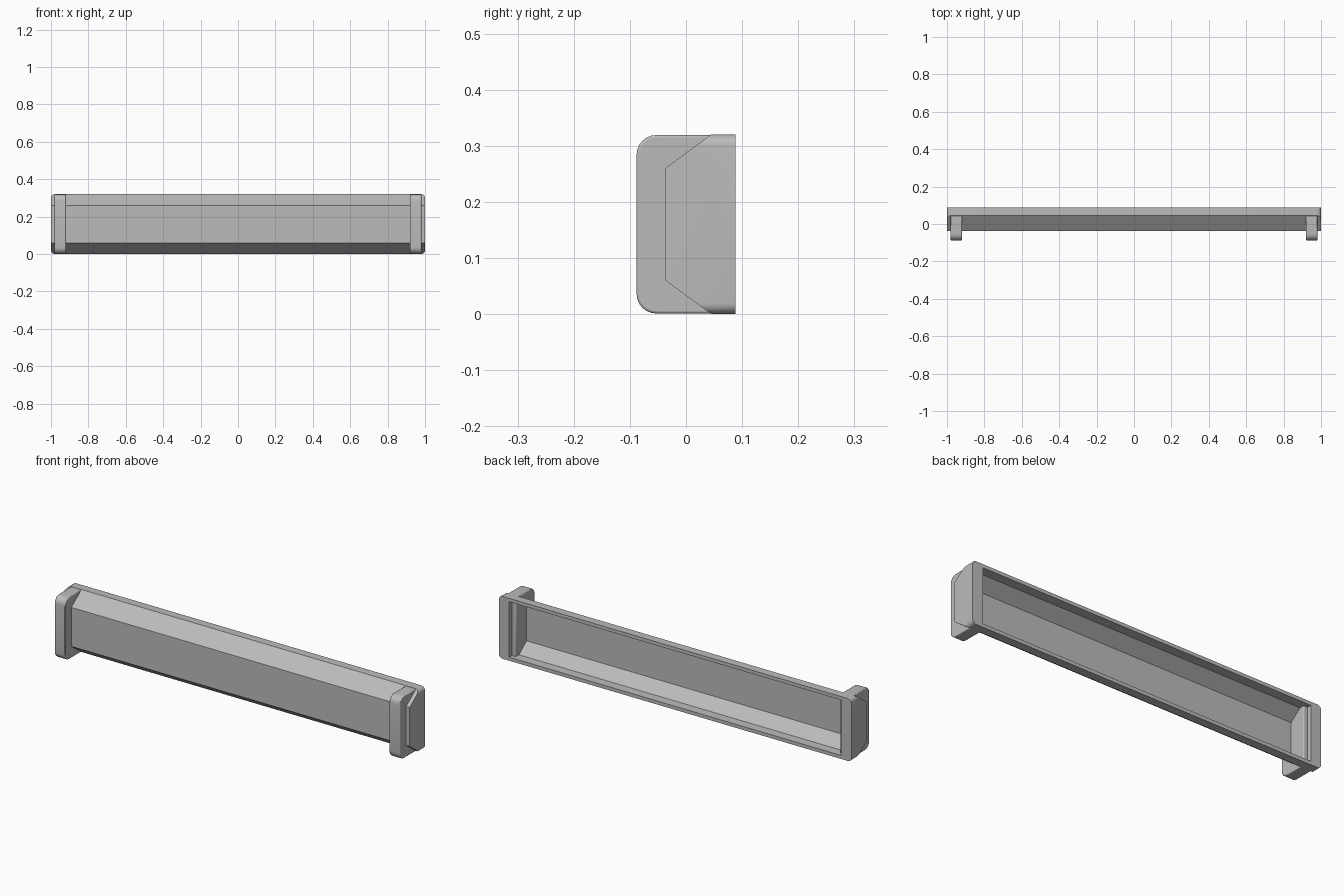
import bpy, bmesh

old = bpy.data.objects.get("Cube")
if old:
    bpy.data.objects.remove(old, do_unlink=True)

grey = bpy.data.materials.new("plain grey")
grey.use_nodes = True
colour = (0.5, 0.5, 0.5, 1)
grey.diffuse_color = colour
grey.node_tree.nodes["Principled BSDF"].inputs["Base Color"].default_value = colour

HEIGHT, BACK = 0.32, 0.088


def extrude_x(name, half, x0, x1, round_edges=None, radius=0.02):
    """Extrude a (y, z) half profile, mirrored about mid height, along x."""
    profile = half + [(y, HEIGHT - z) for y, z in reversed(half)]
    bm = bmesh.new()
    face = bm.faces.new([bm.verts.new((x0, y, z)) for y, z in profile])
    new = bmesh.ops.extrude_face_region(bm, geom=[face])["geom"]
    verts = [v for v in new if isinstance(v, bmesh.types.BMVert)]
    bmesh.ops.translate(bm, verts=verts, vec=(x1 - x0, 0, 0))
    bmesh.ops.recalc_face_normals(bm, faces=bm.faces)
    if round_edges:
        edges = [e for e in bm.edges if round_edges(*(v.co for v in e.verts))]
        bmesh.ops.bevel(bm, geom=edges, offset=radius, segments=6,
                        profile=0.5, affect='EDGES')
    mesh = bpy.data.meshes.new(name)
    bm.to_mesh(mesh)
    bm.free()
    mesh.materials.append(grey)
    obj = bpy.data.objects.new(name, mesh)
    bpy.context.collection.objects.link(obj)
    return obj


def smooth(obj):
    bpy.ops.object.select_all(action='DESELECT')
    obj.select_set(True)
    bpy.context.view_layer.objects.active = obj
    bpy.ops.object.shade_smooth_by_angle(angle=0.5)


# Long faceted shell, rounded where its ends meet the flat top and bottom
def end_corner(a, b):
    return (abs(a.x - b.x) < 1e-4 and abs(a.z - b.z) < 1e-4
            and min(a.y, b.y) > 0.03)


shell = extrude_x("shell", [(BACK, 0), (0.045, 0), (-0.037, 0.06)],
                  -1, 1, end_corner)

# Hollow, open at the back
hollow = extrude_x("hollow_cutter", [(0.12, 0.018), (0.04, 0.018), (-0.022, 0.066)],
                   -0.942, 0.942)
hollow.hide_render = True
cut = shell.modifiers.new("hollow", 'BOOLEAN')
cut.operation = 'DIFFERENCE'
cut.solver = 'EXACT'
cut.object = hollow
bpy.context.view_layer.objects.active = shell
bpy.ops.object.modifier_apply(modifier=cut.name)
bpy.data.objects.remove(hollow, do_unlink=True)
smooth(shell)


# Upright end brackets with rounded front corners, running into the hollow
def front_corner(a, b):
    return abs(a.x - b.x) > 0.01 and max(a.y, b.y) < 0


for name, side in (("left_bracket", 1), ("right_bracket", -1)):
    x0, x1 = sorted((side * 0.92, side * 0.98))
    bracket = extrude_x(name, [(0.065, 0.001), (-BACK, 0.001)], x0, x1,
                        front_corner, 0.035)
    edge = bracket.modifiers.new("soft edges", 'BEVEL')
    edge.width = 0.004
    edge.segments = 2
    edge.limit_method = 'ANGLE'
    smooth(bracket)
